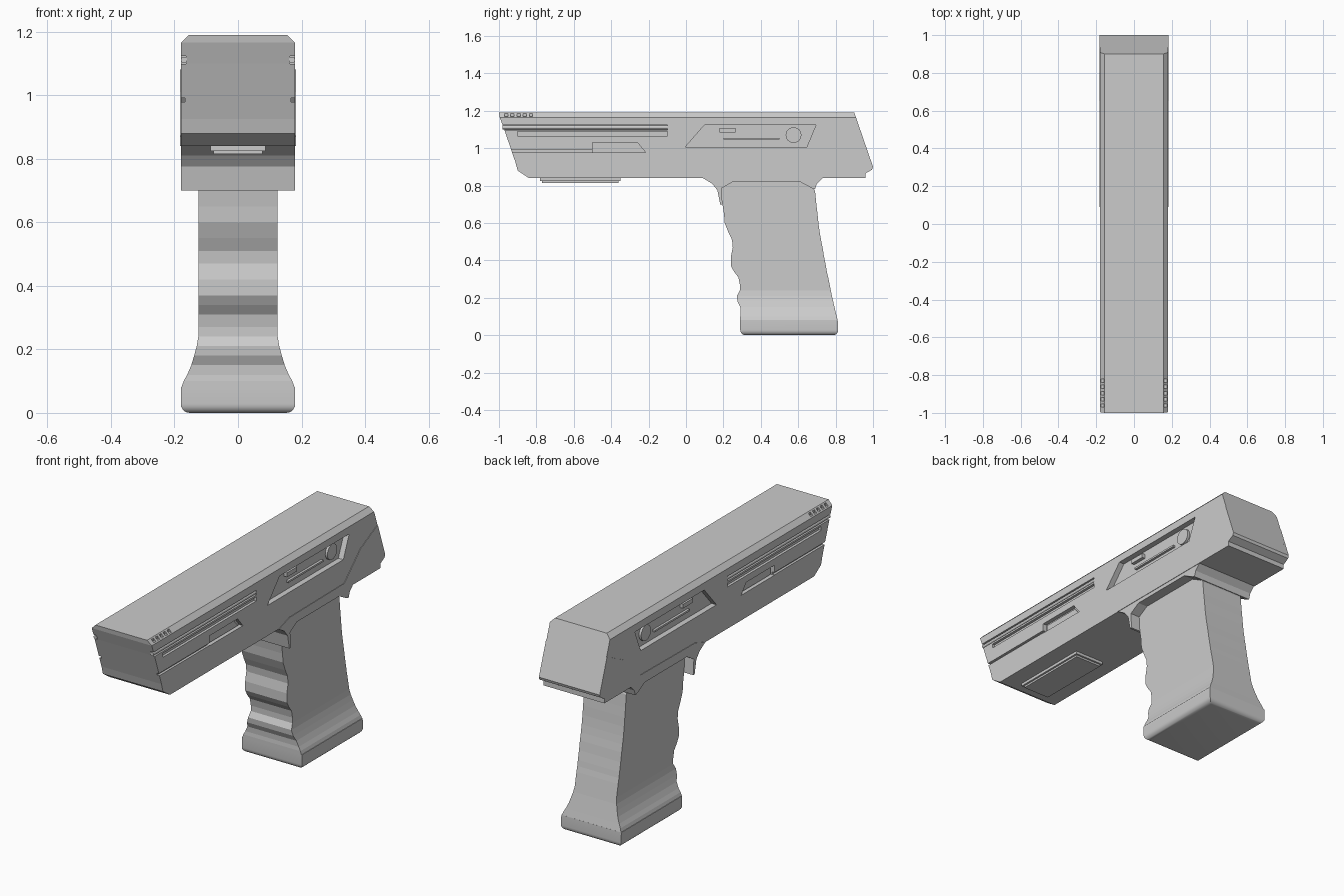
import bpy, bmesh, math
from mathutils import Matrix

if "Cube" in bpy.data.objects:
    bpy.data.objects.remove(bpy.data.objects["Cube"])


def make_object(name, bm):
    bmesh.ops.recalc_face_normals(bm, faces=bm.faces[:])
    mesh = bpy.data.meshes.new(name)
    bm.to_mesh(mesh)
    bm.free()
    ob = bpy.data.objects.new(name, mesh)
    bpy.context.scene.collection.objects.link(ob)
    return ob


def prism_bm(points, x0, x1):
    """Extrude a (y, z) outline from x0 to x1."""
    bm = bmesh.new()
    a = [bm.verts.new((x0, y, z)) for y, z in points]
    b = [bm.verts.new((x1, y, z)) for y, z in points]
    n = len(points)
    bm.faces.new(a)
    bm.faces.new(b[::-1])
    for i in range(n):
        bm.faces.new((a[i], a[(i + 1) % n], b[(i + 1) % n], b[i]))
    return bm


def prism(name, points, x0, x1):
    return make_object(name, prism_bm(points, x0, x1))


def rect(y0, y1, z0, z1):
    return [(y0, z0), (y1, z0), (y1, z1), (y0, z1)]


def both_sides(name, points, x0, x1):
    return [prism(name + "_right", points, x0, x1),
            prism(name + "_left", points, -x1, -x0)]


def rod(name, axis, centre, radius, length, segments=16):
    bm = bmesh.new()
    rot = Matrix.Rotation(math.pi / 2, 4, 'X' if axis == 'Y' else 'Y')
    bmesh.ops.create_cone(bm, cap_ends=True, segments=segments, radius1=radius,
                          radius2=radius, depth=length,
                          matrix=Matrix.Translation(centre) @ rot)
    return make_object(name, bm)


def cut(target, cutter):
    mod = target.modifiers.new("cut", 'BOOLEAN')
    mod.operation = 'DIFFERENCE'
    mod.solver = 'EXACT'
    mod.object = cutter
    cutter.hide_render = True
    bpy.context.view_layer.objects.active = target
    bpy.ops.object.modifier_apply(modifier=mod.name)
    bpy.data.objects.remove(cutter, do_unlink=True)


# Body with the grip collar, chamfered along the top
body_outline = [
    (-1, 1.19), (0.90, 1.19), (1, 0.90), (0.995, 0.885), (0.96, 0.865), (0.96, 0.84),
    (0.73, 0.84), (0.70, 0.81), (0.69, 0.78), (0.675, 0.785), (0.61, 0.82),
    (0.25, 0.82), (0.19, 0.785), (0.195, 0.70), (0.183, 0.70), (0.168, 0.775),
    (0.14, 0.81), (0.09, 0.84), (-0.84, 0.84), (-0.90, 0.88), (-0.912, 0.925),
    (-0.972, 1.10), (-0.996, 1.165)]
bm = prism_bm(body_outline, -0.18, 0.18)
top_edges = [e for e in bm.edges if all(v.co.z > 1.18 for v in e.verts)
             and abs(e.verts[0].co.y - e.verts[1].co.y) > 1]
bmesh.ops.bevel(bm, geom=top_edges, offset=0.025, segments=1, affect='EDGES')
body = make_object("body", bm)

# Grooves, side pockets and sight notches
pocket = [(-0.005, 1.005), (0.10, 1.125), (0.695, 1.125), (0.645, 1.005)]
cutouts = [
    (rect(-1.1, -0.10, 1.098, 1.124), 0.163),
    (rect(-0.90, -0.10, 1.066, 1.088), 0.166),
    (rect(-1.1, -0.49, 0.978, 0.991), 0.167),
    ([(-0.50, 0.976), (-0.215, 0.976), (-0.26, 1.03), (-0.50, 1.03)], 0.158),
    (pocket, 0.150)]
for i in range(5):
    y = -0.97 + i * 0.033
    cutouts.append((rect(y, y + 0.018, 1.170, 1.21), 0.160))
for outline, depth in cutouts:
    for cutter in both_sides("cutter", outline, depth, 0.22):
        cut(body, cutter)

# Shallow raised rear panels
both_sides("rear_panel", [
    (0.09, 0.84), (0.18, 0.87), (0.65, 0.875), (0.79, 1.01), (0.93, 1.08),
    (0.938, 1.08), (1, 0.90), (0.995, 0.885), (0.96, 0.865), (0.96, 0.84),
    (0.73, 0.84), (0.69, 0.84), (0.61, 0.84), (0.14, 0.84)], 0.17, 0.1825)

# Rail rods and pocket details on each side
for s, side in ((1, "right"), (-1, "left")):
    rod("rail_rod_" + side, 'Y', (s * 0.170, -0.54, 1.111), 0.010, 0.88)
    rod("pocket_disc_" + side, 'X', (s * 0.153, 0.575, 1.07), 0.042, 0.02, 24)
both_sides("pocket_bar", rect(0.20, 0.50, 1.045, 1.055), 0.145, 0.163)
both_sides("pocket_button", rect(0.18, 0.265, 1.085, 1.108), 0.145, 0.168)
both_sides("slot_insert", [(-0.49, 0.98), (-0.235, 0.98), (-0.27, 1.02), (-0.49, 1.02)],
           0.15, 0.164)

# Panel under the barrel
bm = prism_bm(rect(-0.78, -0.35, 0.815, 0.86), -0.087, 0.087)
bmesh.ops.bevel(bm, geom=[e for e in bm.edges if all(v.co.z < 0.82 for v in e.verts)],
                offset=0.01, segments=2, affect='EDGES')
make_object("under_panel", bm)

# Grip: rows of height, front y, back y, half width
rows = [
    (0.83, 0.20, 0.66, 0.125), (0.77, 0.178, 0.69, 0.125), (0.70, 0.195, 0.697, 0.125),
    (0.65, 0.203, 0.703, 0.125), (0.60, 0.207, 0.708, 0.125), (0.55, 0.227, 0.715, 0.125),
    (0.51, 0.246, 0.722, 0.125), (0.47, 0.25, 0.73, 0.125), (0.42, 0.240, 0.738, 0.125),
    (0.37, 0.240, 0.748, 0.125), (0.34, 0.257, 0.753, 0.125), (0.31, 0.280, 0.760, 0.125),
    (0.27, 0.288, 0.768, 0.125), (0.24, 0.288, 0.774, 0.125), (0.21, 0.272, 0.780, 0.130),
    (0.18, 0.275, 0.787, 0.138), (0.15, 0.290, 0.794, 0.147), (0.12, 0.292, 0.801, 0.160),
    (0.10, 0.290, 0.806, 0.171), (0.08, 0.290, 0.811, 0.178)]
bm = bmesh.new()
rings = [[bm.verts.new(p) for p in ((-w, f, z), (w, f, z), (w, b, z), (-w, b, z))]
         for z, f, b, w in rows]
for a, b in zip(rings, rings[1:]):
    for i in range(4):
        j = (i + 1) % 4
        bm.faces.new((a[i], a[j], b[j], b[i]))
bm.faces.new(rings[0])
bm.faces.new(rings[-1][::-1])
make_object("grip", bm)

# Grip base with a rounded bottom
bm = prism_bm([(0.29, 0), (0.815, 0), (0.811, 0.082), (0.29, 0.082)], -0.18, 0.18)
bmesh.ops.bevel(bm, geom=[e for e in bm.edges if all(v.co.z < 0.01 for v in e.verts)],
                offset=0.028, segments=5, profile=0.5, affect='EDGES')
base = make_object("grip_base", bm)
bpy.ops.object.select_all(action='DESELECT')
base.select_set(True)
bpy.context.view_layer.objects.active = base
bpy.ops.object.shade_smooth_by_angle(angle=math.radians(35))
